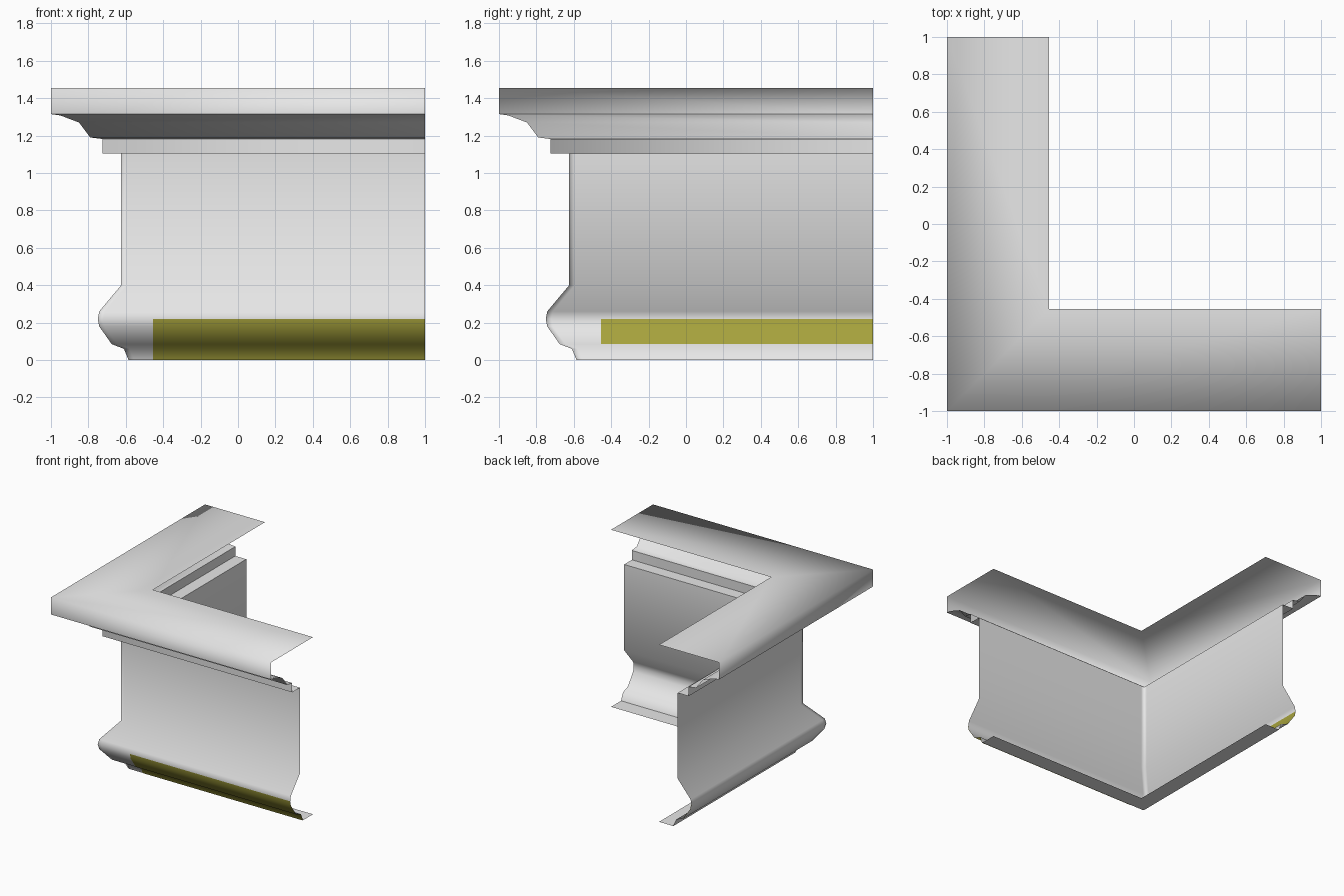
import bpy
import bmesh
from mathutils import Vector

cube = bpy.data.objects.get("Cube")
if cube:
    bpy.data.objects.remove(cube)


def material(name, rgb):
    mat = bpy.data.materials.new(name)
    mat.use_nodes = True
    mat.diffuse_color = (*rgb, 1)
    mat.node_tree.nodes["Principled BSDF"].inputs["Base Color"].default_value = (*rgb, 1)
    return mat


grey = material("light_grey", (0.8, 0.8, 0.8))
olive = material("olive_yellow", (0.38, 0.36, 0.045))


def sweep(name, profile, route, mat):
    """Skin a (depth, height) profile along the stations given by route(depth)."""
    bm = bmesh.new()
    rows = [[bm.verts.new((x, y, z)) for x, y in route(d)] for d, z in profile]
    for upper, lower in zip(rows, rows[1:]):
        for i in range(len(upper) - 1):
            face = bm.faces.new((upper[i], upper[i + 1], lower[i + 1], lower[i]))
            face.smooth = True
    # Turn the skin to face outwards, away from the inside of the corner
    bm.normal_update()
    facing = sum(f.normal.dot(Vector((-1, -1, 0))) * f.calc_area() for f in bm.faces)
    if facing < 0:
        bmesh.ops.reverse_faces(bm, faces=bm.faces[:])
    mesh = bpy.data.meshes.new(name)
    bm.to_mesh(mesh)
    bm.free()
    mesh.materials.append(mat)
    obj = bpy.data.objects.new(name, mesh)
    bpy.context.collection.objects.link(obj)
    return obj


INNER = 0.455   # inner edge of the top slab and the foot
LOOP = 0.03     # support loops beside the wall corner


def mitre(d):
    return [(1, -d), (-d, -d), (-d, 1)]


def tight_mitre(d):
    return [(1, -d), (LOOP - d, -d), (-d, -d), (-d, LOOP - d), (-d, 1)]


def front_arm(d):
    return [(1, -d), (-INNER, -d)]


def side_arm(d):
    return [(-d, -INNER), (-d, 1)]


# Top slab with its front lip
sweep("top_slab", [(INNER, 1.455), (1, 1.455), (1, 1.315)], mitre, grey)

# Stepped moulding under the slab
sweep("cornice_curve", [(1, 1.315), (0.95, 1.308), (0.85, 1.27), (0.79, 1.19), (0.725, 1.182)],
      mitre, grey)
sweep("cornice_step", [(0.725, 1.182), (0.725, 1.105)], mitre, grey)
sweep("cornice_soffit", [(0.725, 1.105), (0.625, 1.105)], mitre, grey)

# Wall flaring into the rounded bead at the base
bead = [(0.75, 0.22), (0.742, 0.18), (0.675, 0.085), (0.61, 0.06), (0.585, 0)]
sweep("wall_and_bead", [(0.625, 1.105), (0.625, 0.4), (0.742, 0.26)] + bead, tight_mitre, grey)

# Flat foot turned inwards
foot = sweep("foot_flange", [(0.585, 0), (INNER, 0)], mitre, grey)
foot.data.flip_normals() if foot.data.polygons[0].normal.z > 0 else None

# Coloured strips: outside of the front bead, inside of the side bead
sweep("front_strip", [(d + 0.003, z) for d, z in bead], front_arm, olive)
inside = sweep("side_strip", [(d - 0.003, z) for d, z in bead[:3]], side_arm, olive)
inside.data.flip_normals()
